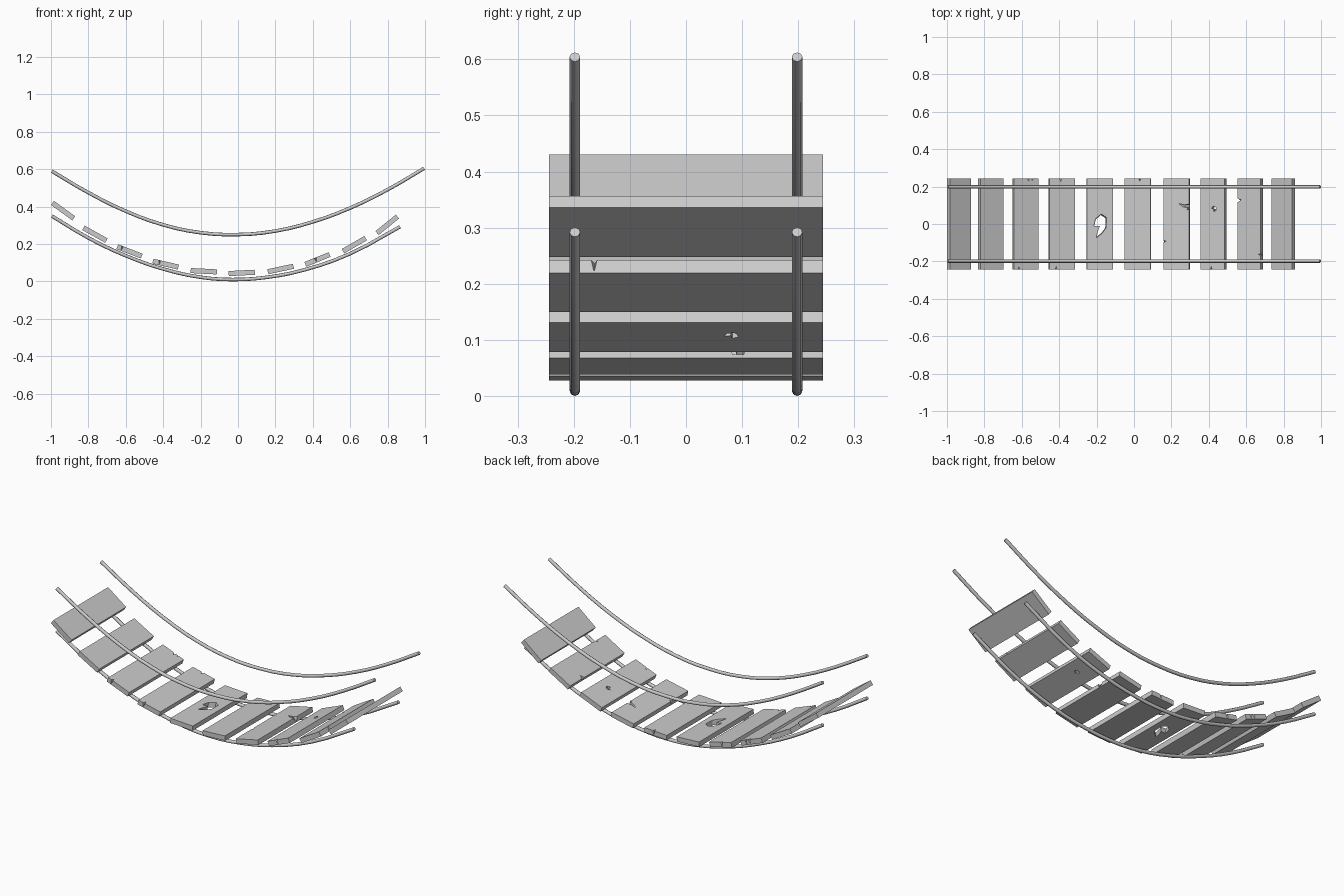
import bpy, bmesh
from math import radians

if "Cube" in bpy.data.objects:
    bpy.data.objects.remove(bpy.data.objects["Cube"])

W, L, T = 0.14, 0.488, 0.027   # plank width, length, thickness


def link_mesh(name, bm):
    bmesh.ops.recalc_face_normals(bm, faces=bm.faces)
    me = bpy.data.meshes.new(name)
    bm.to_mesh(me)
    bm.free()
    ob = bpy.data.objects.new(name, me)
    bpy.context.collection.objects.link(ob)
    return ob


def activate(ob):
    bpy.ops.object.select_all(action='DESELECT')
    ob.select_set(True)
    bpy.context.view_layer.objects.active = ob


def cutter(pts, depth, taper):
    # polygon prism narrowing downwards around its first point
    ax, ay = pts[0]
    bm = bmesh.new()
    top = [bm.verts.new((x, y, T)) for x, y in pts]
    low = [bm.verts.new((ax + (x - ax) * taper, ay + (y - ay) * taper, T / 2 - depth))
           for x, y in pts]
    n = len(pts)
    bm.faces.new(top)
    bm.faces.new(low[::-1])
    for i in range(n):
        bm.faces.new((top[i], low[i], low[(i + 1) % n], top[(i + 1) % n]))
    return link_mesh("damage_cutter", bm)


def plank(name, x, z, angle, cuts):
    bm = bmesh.new()
    bmesh.ops.create_cube(bm, size=1)
    bmesh.ops.scale(bm, vec=(W, L, T), verts=bm.verts)
    ob = link_mesh(name, bm)
    for pts, depth, taper in cuts:
        c = cutter(pts, depth, taper)
        mod = ob.modifiers.new("damage", 'BOOLEAN')
        mod.operation, mod.solver, mod.object = 'DIFFERENCE', 'EXACT', c
        activate(ob)
        bpy.ops.object.modifier_apply(modifier=mod.name)
        bpy.data.objects.remove(c)
    ob.location = (x, 0, z)
    ob.rotation_euler = (0, -radians(angle), 0)


def end_nick(x, side, w=0.012, d=0.025):
    # splintered chip in the short end of a plank
    e = side * L / 2
    return ([(x, e + side * 0.01), (x - w, e + side * 0.01),
             (x + w * 0.3, e - side * d), (x + w, e + side * 0.01)], 0.022, 0.4)


def edge_nick(y, side, h=0.014, d=0.022):
    # splintered chip in the long edge of a plank
    e = side * W / 2
    return ([(e + side * 0.01, y), (e + side * 0.01, y - h),
             (e - side * d, y + h * 0.3), (e + side * 0.01, y + h)], 0.022, 0.4)


# damage: chips, a crack and the broken-through holes
big_hole = ([(0.0, -0.01), (-0.034, -0.012), (-0.024, 0.03), (0.008, 0.056), (0.037, 0.036),
             (0.034, -0.022), (0.012, -0.052), (-0.02, -0.078), (-0.014, -0.05)], 0.045, 0.82)
small_hole = ([(0.008, 0.08), (-0.008, 0.083), (0.003, 0.097), (0.023, 0.088),
               (0.02, 0.072), (0.006, 0.066)], 0.045, 0.8)
crack = ([(0.08, 0.095), (0.08, 0.112), (0.04, 0.104), (0.0, 0.113), (0.03, 0.09),
          (0.06, 0.087), (0.056, 0.072), (0.08, 0.08)], 0.02, 0.6)

# planks: x, z, tilt, damage
planks = [
    (-0.935, 0.378, -36, []),
    (-0.765, 0.252, -29, []),
    (-0.580, 0.160, -21, [end_nick(0.01, 1), end_nick(0.033, 1, 0.008), end_nick(-0.045, -1)]),
    (-0.387, 0.092, -13, [end_nick(-0.01, 1), end_nick(-0.035, -1)]),
    (-0.183, 0.054, -3, [big_hole]),
    (0.020, 0.045, 3, [end_nick(0.01, 1)]),
    (0.228, 0.066, 12, [crack, edge_nick(-0.095, -1)]),
    (0.425, 0.117, 22, [small_hole, end_nick(-0.01, -1)]),
    (0.622, 0.196, 30, [edge_nick(0.125, -1, 0.018, 0.03), edge_nick(-0.165, 1, 0.012, 0.02)]),
    (0.798, 0.302, 39, []),
]
for i, p in enumerate(planks):
    plank(f"plank_{i + 1}", *p)


def rope(name, y, profile):
    cu = bpy.data.curves.new(name, 'CURVE')
    cu.dimensions = '3D'
    cu.resolution_u, cu.bevel_resolution = 3, 2
    cu.bevel_depth, cu.use_fill_caps = 0.0095, True
    sp = cu.splines.new('BEZIER')
    sp.bezier_points.add(len(profile) - 1)
    for bp, (x, z) in zip(sp.bezier_points, profile):
        bp.co = (x, y, z)
        bp.handle_left_type = bp.handle_right_type = 'AUTO'
    ob = bpy.data.objects.new(name, cu)
    bpy.context.collection.objects.link(ob)
    activate(ob)
    bpy.ops.object.convert(target='MESH')
    bpy.ops.object.shade_smooth_by_angle(angle=radians(50))


# sagging hand ropes and foot ropes
hand = [(-0.995, 0.589), (-0.8, 0.474), (-0.6, 0.375), (-0.4, 0.302), (-0.2, 0.26), (0, 0.25),
        (0.2, 0.269), (0.4, 0.318), (0.6, 0.392), (0.8, 0.49), (0.995, 0.604)]
foot = [(-0.995, 0.349), (-0.8, 0.232), (-0.6, 0.137), (-0.4, 0.066), (-0.2, 0.022),
        (-0.03, 0.0095), (0.15, 0.021), (0.35, 0.06), (0.6, 0.148), (0.866, 0.292)]
for side, y in (("front", -0.198), ("back", 0.198)):
    rope(f"hand_rope_{side}", y, hand)
    rope(f"foot_rope_{side}", y, foot)
